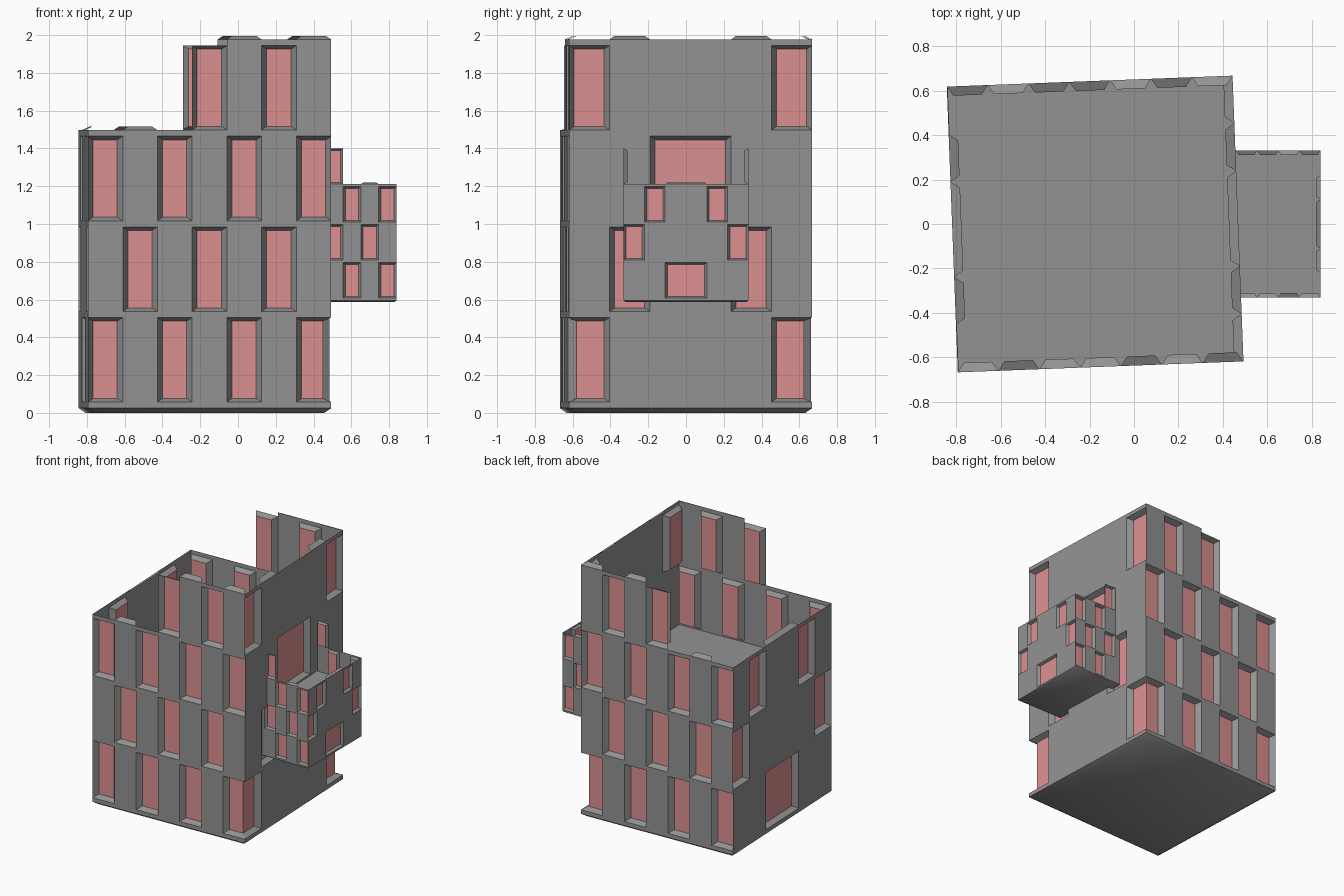
import bpy, bmesh
from mathutils import Vector, Matrix
from math import radians

if "Cube" in bpy.data.objects:
    bpy.data.objects.remove(bpy.data.objects["Cube"])


def material(name, color):
    m = bpy.data.materials.new(name)
    m.diffuse_color = (*color, 1)
    m.use_nodes = True
    m.node_tree.nodes["Principled BSDF"].inputs["Base Color"].default_value = m.diffuse_color
    return m


pink = material("window_pink", (0.72, 0.28, 0.28))
grey = material("wall_grey", (0.29, 0.29, 0.29))


def quad(bm, pts):
    bm.faces.new([bm.verts.new(p) for p in pts])


def finish(bm, name, matrix, mat=grey, smooth=False):
    bmesh.ops.remove_doubles(bm, verts=bm.verts, dist=0.0005)
    for f in bm.faces:
        f.smooth = smooth
    me = bpy.data.meshes.new(name)
    bm.to_mesh(me)
    bm.free()
    ob = bpy.data.objects.new(name, me)
    ob.matrix_world = matrix
    me.materials.append(mat)
    bpy.context.collection.objects.link(ob)


def spans(n, wins):
    """Split a row of n columns into (first, last, is_window) runs; 2-3 is a door."""
    out, c = [], 0
    while c < n:
        w = c in wins
        wide = 2 if w and c + 1 in wins else 1
        out.append((c, c + wide, w))
        c += wide
    return out


def wall(bm, panes, a, b, n, rows_at, wins_at, z0, strip, h, depth, taper,
         join=lambda r: (False, False), no_cap=()):
    """Thin wall from a to b (counter-clockwise), a grid of plain and recessed cells."""
    a, b = Vector((*a, 0)), Vector((*b, 0))
    d = (b - a).normalized()
    inn = Vector((-d.y, d.x, 0))
    L = (b - a).length

    def P(u, z, k=0):
        return a + d * u + inn * k + Vector((0, 0, z))

    def rect(u0, u1, za, zb):
        quad(bm, [P(u0, za), P(u1, za), P(u1, zb), P(u0, zb)])

    tz = taper * .7
    top = max(rows_at(c) for c in range(n))
    for r in range(top + 1):
        zs = z0 + r * (strip + h)
        zb, zt = zs + strip, zs + strip + h
        for c0, c1, win in spans(n, wins_at(r)):
            u0, u1 = L * c0 / n, L * c1 / n
            rows = rows_at(c0)
            if r > rows:
                continue
            if not (r == rows and c0 in no_cap):
                rect(u0, u1, zs, zb)
            if r == rows:                       # broken top: sill of the missing row
                if win:
                    quad(bm, [P(u0, zb), P(u1, zb), P(u1 - taper, zb + tz, depth),
                              P(u0 + taper, zb + tz, depth)])
                continue
            if not win:
                rect(u0, u1, zb, zt)
                continue
            js, je = join(r)
            js, je = js and c0 == 0, je and c1 == n
            ts, te = depth if js else taper, depth if je else taper
            o = [P(u0, zb), P(u1, zb), P(u1, zt), P(u0, zt)]
            i = [P(u0 + ts, zb + tz, depth), P(u1 - te, zb + tz, depth),
                 P(u1 - te, zt - tz, depth), P(u0 + ts, zt - tz, depth)]
            for k in range(4):
                if (k == 1 and je) or (k == 3 and js):
                    continue                    # corner window: open to the next wall
                m = (k + 1) % 4
                quad(bm, [o[k], o[m], i[m], i[k]])
            quad(panes, i)


def bottom(name, x0, x1, y0, y1, ztop, zlow, inset, matrix):
    """Softly shaded underside with a chamfered rim."""
    bm = bmesh.new()
    up = [Vector(p) for p in ((x0, y0, ztop), (x1, y0, ztop), (x1, y1, ztop), (x0, y1, ztop))]
    cen = Vector(((x0 + x1) / 2, (y0 + y1) / 2))
    low = [Vector((p.x - inset * (1 if p.x > cen.x else -1),
                   p.y - inset * (1 if p.y > cen.y else -1), zlow)) for p in up]
    for k in range(4):
        m = (k + 1) % 4
        quad(bm, [low[k], low[m], up[m], up[k]])
    quad(bm, low[::-1])
    finish(bm, name, matrix, smooth=True)


def floor(name, x0, x1, y0, y1, z, matrix):
    bm = bmesh.new()
    quad(bm, [(x0, y0, z), (x1, y0, z), (x1, y1, z), (x0, y1, z)])
    finish(bm, name, matrix)


def checker(n, skip=()):
    return lambda r: {c for c in range(n) if c % 2 == r % 2 and c not in skip}


def diagonal(phase):
    return lambda r: [{0, 5}, {1, 4}, {2, 3}][(r + phase) % 3]


# main tower, slightly turned
S = 0.644
M = Matrix.Translation((-0.175, 0, 0)) @ Matrix.Rotation(radians(2.2), 4, 'Z')
bm, panes = bmesh.new(), bmesh.new()
size = dict(z0=0.025, strip=0.032, h=0.448, depth=0.042, taper=0.028)
wall(bm, panes, (-S, -S), (S, -S), 7, lambda c: 4 if c >= 3 else 3, checker(7),
     join=lambda r: (False, r == 0), no_cap=(3,), **size)
wall(bm, panes, (S, -S), (S, S), 6, lambda c: 4, diagonal(0),
     join=lambda r: (r == 0, r == 0), **size)
wall(bm, panes, (S, S), (-S, S), 7, lambda c: 4 if c <= 3 else 3, checker(7),
     join=lambda r: (r == 0, False), no_cap=(3,), **size)
wall(bm, panes, (-S, S), (-S, -S), 6, lambda c: 3, diagonal(2), **size)
finish(bm, "tower_walls", M)
finish(panes, "tower_windows", M, pink)
bottom("tower_base", -S, S, -S, S, 0.025, 0.0, 0.035, M)
floor("tower_floor", -S + .002, S - .002, -S + .002, S - .002, 1.005, M)

# small side bay in the same pattern
X0, X1, Y = 0.365, 0.84, 0.33
I = Matrix.Identity(4)
bm, panes = bmesh.new(), bmesh.new()
size = dict(z0=0.595, strip=0.013, h=0.188, depth=0.02, taper=0.013)
wall(bm, panes, (X0, -Y), (X1, -Y), 5, lambda c: 4 if c <= 1 else 3,
     checker(5, (0,)), no_cap=(0, 1), **size)
wall(bm, panes, (X1, -Y), (X1, Y), 6, lambda c: 3, diagonal(2), **size)
wall(bm, panes, (X1, Y), (X0, Y), 5, lambda c: 4 if c >= 3 else 3,
     checker(5, (4,)), no_cap=(3, 4), **size)
finish(bm, "bay_walls", I)
finish(panes, "bay_windows", I, pink)
bottom("bay_base", X0, X1, -Y, Y, 0.595, 0.587, 0.01, I)
floor("bay_floor", X0, X1 - .001, -Y + .001, Y - .001, 1.005, I)
